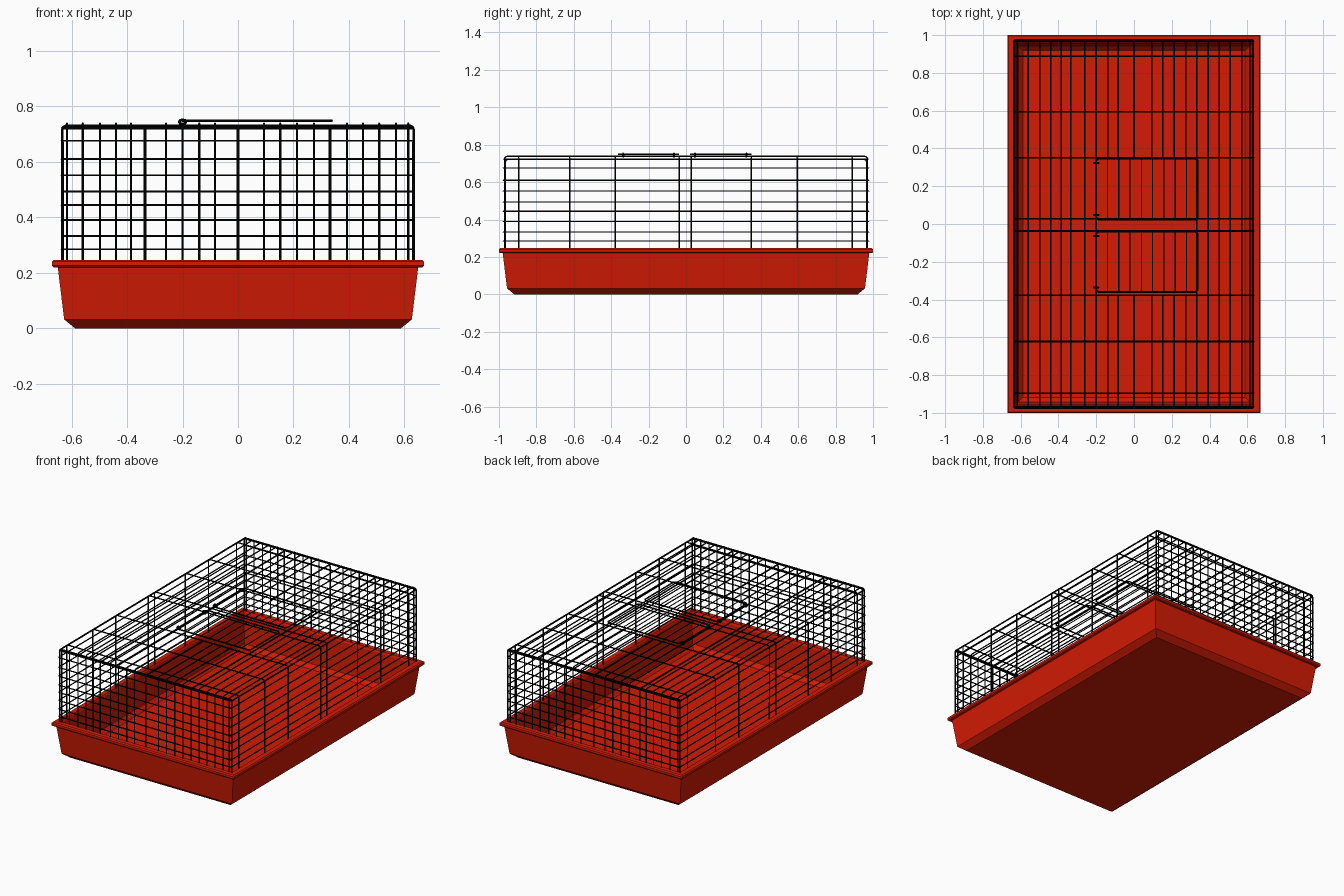
import bpy, bmesh, math

if "Cube" in bpy.data.objects:
    bpy.data.objects.remove(bpy.data.objects["Cube"], do_unlink=True)


def material(name, color, roughness):
    m = bpy.data.materials.new(name)
    m.use_nodes = True
    m.diffuse_color = color
    bsdf = m.node_tree.nodes["Principled BSDF"]
    bsdf.inputs["Base Color"].default_value = color
    bsdf.inputs["Roughness"].default_value = roughness
    return m


RED = material("red plastic", (0.66, 0.011, 0.001, 1), 0.5)
BLACK = material("black wire", (0.0, 0.0, 0.0, 1), 0.5)
LENGTH_EXTRA = 0.33      # how much further the tray reaches in y than in x


def link(bm, name, mat):
    bmesh.ops.recalc_face_normals(bm, faces=bm.faces[:])
    me = bpy.data.meshes.new(name)
    bm.to_mesh(me)
    bm.free()
    me.materials.append(mat)
    ob = bpy.data.objects.new(name, me)
    bpy.context.collection.objects.link(ob)


def wires(name, paths, radius, closed=False):
    """One curve object holding every wire of a panel."""
    cu = bpy.data.curves.new(name, "CURVE")
    cu.dimensions = "3D"
    cu.bevel_depth = radius
    cu.bevel_resolution = 1
    cu.use_fill_caps = True
    for path in paths:
        sp = cu.splines.new("POLY")
        sp.points.add(len(path) - 1)
        for point, co in zip(sp.points, path):
            point.co = (*co, 1)
        sp.use_cyclic_u = closed
    cu.materials.append(BLACK)
    ob = bpy.data.objects.new(name, cu)
    bpy.context.collection.objects.link(ob)


def hoop(half, top, place, bend=0.012):
    """Upside-down U with softened corners; place maps (across, z) to 3D."""
    right = [(half, 0.235), (half, top - bend),
             (half - bend * 0.3, top - bend * 0.3), (half - bend, top)]
    left = [(-a, z) for a, z in reversed(right)]
    return [place(a, z) for a, z in right + left]


def rectangle(x0, x1, y0, y1, z, r):
    """Closed rectangle with clipped corners."""
    return [(x0 + r, y0, z), (x1 - r, y0, z), (x1, y0 + r, z), (x1, y1 - r, z),
            (x1 - r, y1, z), (x0 + r, y1, z), (x0, y1 - r, z), (x0, y0 + r, z)]


# Tray: rectangular rings from underside, up the outside, over the rim, to floor
profile = [(0.588, 0), (0.627, 0.032), (0.65, 0.221), (0.665, 0.22),
           (0.671, 0.226), (0.671, 0.24), (0.664, 0.247), (0.632, 0.247),
           (0.626, 0.235), (0.612, 0.04), (0.588, 0.014)]
bm = bmesh.new()
rings = []
for half, z in profile:
    hy = half + LENGTH_EXTRA
    rings.append([bm.verts.new((sx * half, sy * hy, z))
                  for sx, sy in ((-1, -1), (1, -1), (1, 1), (-1, 1))])
for a, b in zip(rings, rings[1:]):
    for i in range(4):
        j = (i + 1) % 4
        bm.faces.new((a[i], a[j], b[j], b[i]))
bm.faces.new(rings[0])
bm.faces.new(rings[-1])
link(bm, "tray", RED)

# Horizontal wires running round all four walls
levels = [0.285, 0.333, 0.39, 0.444, 0.493, 0.552, 0.61, 0.676]
wires("wall_rings", [rectangle(-0.636, 0.633, -0.977, 0.977, z, 0.006)
                     for z in levels], 0.0038, True)
wires("top_ring", [rectangle(-0.634, 0.631, -0.972, 0.972, 0.722, 0.008)],
      0.005, True)

# Cross hoops: up one long side, over the roof, down the other
cross_y = [-0.968, -0.895, -0.622, -0.378, -0.037, 0.028, 0.35, 0.594, 0.888, 0.968]
wires("cross_hoops", [hoop(0.633, 0.73, lambda a, z, y=y: (a, y, z))
                      for y in cross_y], 0.0047)

# Length hoops: up the front, along the roof, down the back
open_x = [-0.14, -0.083, 0.094, 0.152, 0.213, 0.274]
full_x = [-0.617, -0.56, -0.498, -0.44, -0.386, -0.26, -0.2,
          0.393, 0.451, 0.509, 0.57, 0.614]
wires("length_hoops", [hoop(0.968, 0.738, lambda a, z, x=x: (x, a, z))
                       for x in full_x], 0.004)

# Shorter wires that stop at the two roof openings
cut = []
for x in open_x:
    whole = hoop(0.968, 0.738, lambda a, z, x=x: (x, a, z))
    cut.append(whole[:4] + [(x, 0.35, 0.738)])
    cut.append([(x, -0.378, 0.738)] + whole[4:])
wires("cut_length_wires", cut, 0.004)

# Heavier supporting wires
heavy = [hoop(0.966, 0.722, lambda a, z, x=x: (x, a, z)) for x in (-0.335, 0.332)]
middle = hoop(0.966, 0.722, lambda a, z: (0, a, z))
heavy += [middle[:4] + [(0, 0.35, 0.722)], [(0, -0.378, 0.722)] + middle[4:]]
wires("support_wires", heavy, 0.005)

# Two roof doors with thin bars and hinge loops
for side, y0, y1 in (("back", 0.024, 0.347), ("front", -0.36, -0.04)):
    wires(side + "_door_frame",
          [rectangle(-0.2, 0.338, y0, y1, 0.748, 0.012)], 0.0047, True)
    bars = [-0.2 + 0.538 * i / 9 for i in range(1, 9)]
    wires(side + "_door_bars",
          [[(x, y0, 0.748), (x, y1, 0.748)] for x in bars], 0.003)
    loops = []
    for y in (y0 + 0.024, y1 - 0.024):
        loops.append([(-0.2 + 0.012 * math.cos(t * math.pi / 4), y,
                       0.744 + 0.008 * math.sin(t * math.pi / 4)) for t in range(8)])
    wires(side + "_door_hinges", loops, 0.006, True)
